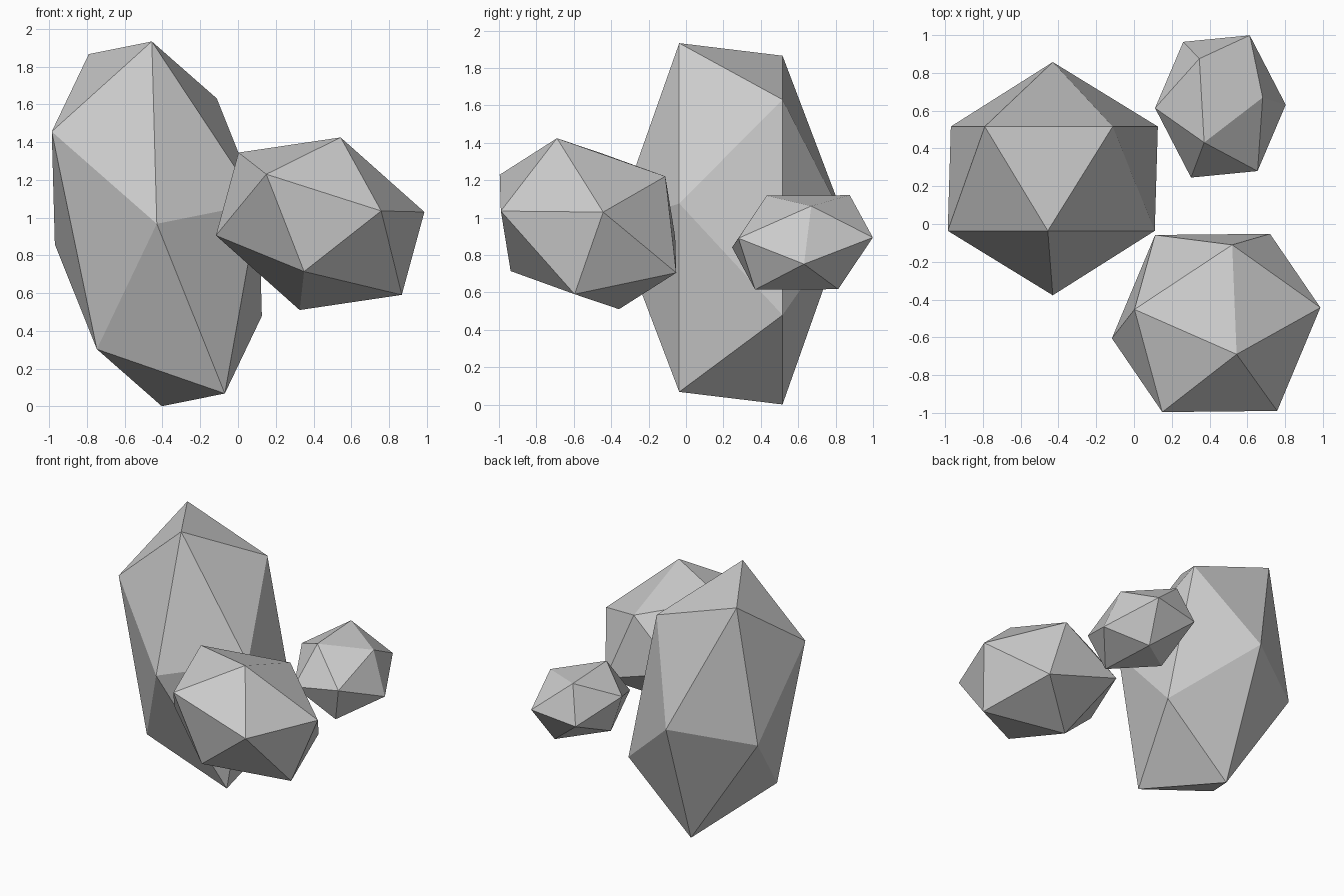
import bpy
from mathutils import Matrix, Vector

if "Cube" in bpy.data.objects:
    bpy.data.objects.remove(bpy.data.objects["Cube"])


def rock(name, centre, x_axis, y_axis, z_axis):
    """Flat-shaded icosahedron stretched along three axis vectors."""
    bpy.ops.mesh.primitive_ico_sphere_add(subdivisions=1, radius=1)
    ob = bpy.context.object
    ob.name = name
    shape = Matrix((x_axis, y_axis, z_axis)).transposed()
    for v in ob.data.vertices:
        v.co = shape @ v.co
    ob.location = Vector(centre)
    bpy.ops.object.shade_flat()
    return ob


# Tall leaning rock
rock("tall_rock", (-0.43, 0.24, 0.967),
     (0.622, 0, -0.546), (-0.171, 0, -0.958), (0, 0.6175, 0))

# Medium rock at the front right
rock("medium_rock", (0.435, -0.524, 0.9675),
     (0.563, 0.174, -0.159), (-0.140, 0.517, 0.109), (0.1085, -0.166, 0.457))

# Small rock at the back right
rock("small_rock", (0.4575, 0.6225, 0.8675),
     (0.263, -0.287, -0.100), (0.223, 0.249, 0.130), (-0.086, -0.191, 0.250))
